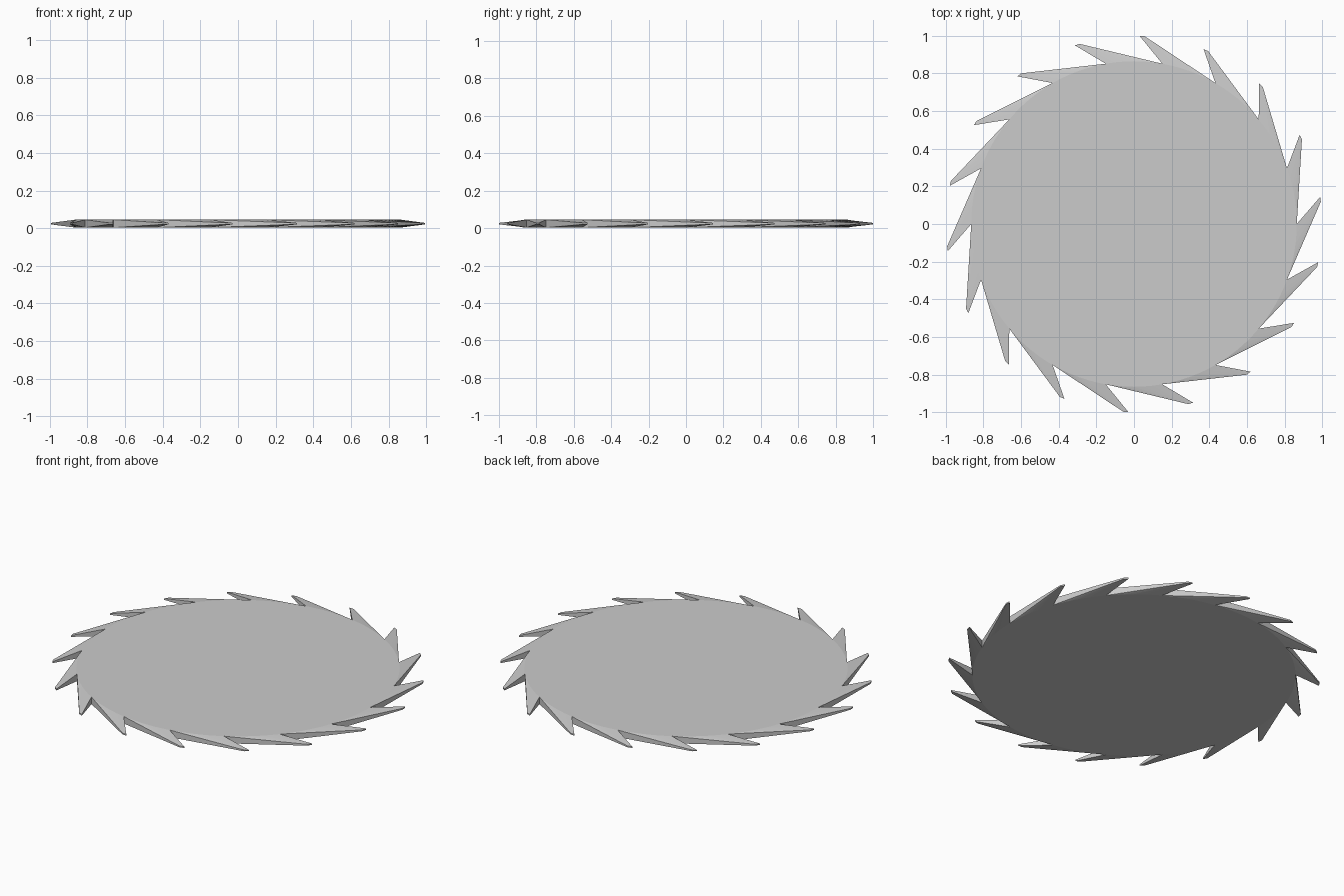
import bpy, bmesh
from math import cos, sin, radians

if "Cube" in bpy.data.objects:
    bpy.data.objects.remove(bpy.data.objects["Cube"])

TEETH = 18
SEG = 6              # arc steps under each tooth
R, TIP_R = 0.865, 1.0
Z0, Z1 = 0.003, 0.045
MID = (Z0 + Z1) / 2
TIP_H = 0.004        # half thickness at the tooth tip

bm = bmesh.new()


def vert(r, deg, z):
    a = radians(deg)
    return bm.verts.new((r * cos(a), r * sin(a), z))


# Disc rims and flat faces
n = TEETH * SEG
step = 360 / n
top = [vert(R, i * step, Z1) for i in range(n)]
bot = [vert(R, i * step, Z0) for i in range(n)]
bm.faces.new(top)
bm.faces.new(bot[::-1])

# Raked teeth, tapering to a thin blunt tip
for k in range(TEETH):
    base = k * 360 / TEETH
    tips = []
    for rim, h in ((top, TIP_H), (bot, -TIP_H)):
        p = vert(TIP_R, base + 26.8, MID + h)
        q = vert(TIP_R, base + 28.3, MID + h)
        arc = [rim[(k * SEG + i) % n] for i in range(SEG + 1)]
        for a, b in zip(arc, arc[1:]):
            bm.faces.new((a, p, b))
        bm.faces.new((arc[-1], p, q))
        tips.append((arc[0], arc[-1], p, q))
    (a, b, p, q), (a2, b2, p2, q2) = tips
    bm.faces.new((a, a2, p2, p))     # long back edge
    bm.faces.new((p, p2, q2, q))     # blunt tip
    bm.faces.new((q, q2, b2, b))     # short cutting edge

bmesh.ops.recalc_face_normals(bm, faces=bm.faces)
mesh = bpy.data.meshes.new("saw_blade")
bm.to_mesh(mesh)
bm.free()
blade = bpy.data.objects.new("saw_blade", mesh)
bpy.context.collection.objects.link(blade)
